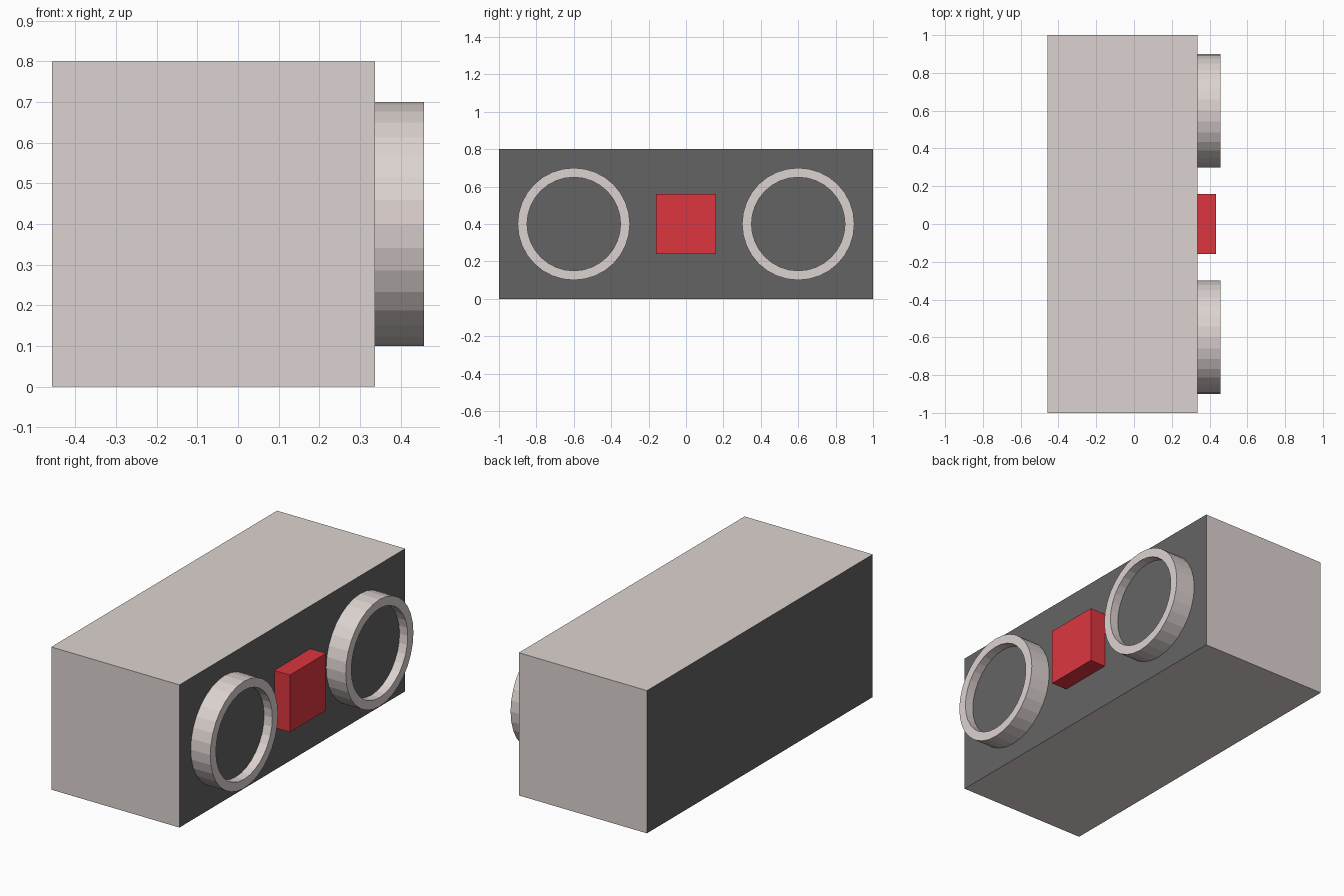
import bpy, bmesh
from math import radians
from mathutils import Matrix

if "Cube" in bpy.data.objects:
    bpy.data.objects.remove(bpy.data.objects["Cube"])

BACK, FACE = -0.458, 0.337   # body extents along x
RIM, FLOOR = 0.458, 0.407    # ring front and recessed disc


def material(name, rgb):
    m = bpy.data.materials.new(name)
    m.diffuse_color = (*rgb, 1)
    m.use_nodes = True
    m.node_tree.nodes["Principled BSDF"].inputs["Base Color"].default_value = m.diffuse_color
    return m


PALE = material("pale_shell", (0.72, 0.65, 0.63))
DARK = material("dark_panel", (0.127, 0.127, 0.127))
RED = material("red", (0.72, 0.037, 0.05))


def finish(name, bm, mats):
    bmesh.ops.recalc_face_normals(bm, faces=bm.faces)
    me = bpy.data.meshes.new(name)
    bm.to_mesh(me)
    bm.free()
    for m in mats:
        me.materials.append(m)
    ob = bpy.data.objects.new(name, me)
    bpy.context.collection.objects.link(ob)
    return ob


def box(name, lo, hi, mats):
    bm = bmesh.new()
    size = [b - a for a, b in zip(lo, hi)]
    mid = [(a + b) / 2 for a, b in zip(lo, hi)]
    bmesh.ops.create_cube(bm, size=1, matrix=Matrix.Translation(mid) @ Matrix.Diagonal((*size, 1)))
    if len(mats) > 1:                      # second material on the two x-facing sides
        bm.normal_update()
        for f in bm.faces:
            f.material_index = int(abs(f.normal.x) > 0.9)
    return finish(name, bm, mats)


def recessed_ring(name, y):
    bm = bmesh.new()
    place = Matrix.Translation(((FACE + RIM) / 2, y, 0.4)) @ Matrix.Rotation(radians(90), 4, 'Y')
    bmesh.ops.create_cone(bm, cap_ends=True, segments=32, radius1=0.3, radius2=0.3,
                          depth=RIM - FACE, matrix=place)
    bm.normal_update()
    # drop the hidden back cap, inset the front cap and sink a dark disc into it
    back = [f for f in bm.faces if f.normal.x < -0.9]
    bmesh.ops.delete(bm, geom=back, context='FACES_ONLY')
    cap = next(f for f in bm.faces if f.normal.x > 0.9)
    bmesh.ops.inset_region(bm, faces=[cap], thickness=0.05, use_even_offset=True)
    disc = bmesh.ops.extrude_discrete_faces(bm, faces=[cap])["faces"][0]
    bmesh.ops.translate(bm, verts=disc.verts, vec=(FLOOR - RIM, 0, 0))
    disc.material_index = 1
    return finish(name, bm, [PALE, DARK])


# Housing with dark front and back panels
box("housing", (BACK, -1, 0), (FACE, 1, 0.8), [PALE, DARK])

# Red block between the rings
box("centre_block", (FACE, -0.16, 0.24), (0.434, 0.16, 0.56), [RED])

# Pair of rings
for side, y in (("left", -0.6), ("right", 0.6)):
    recessed_ring(side + "_ring", y)
